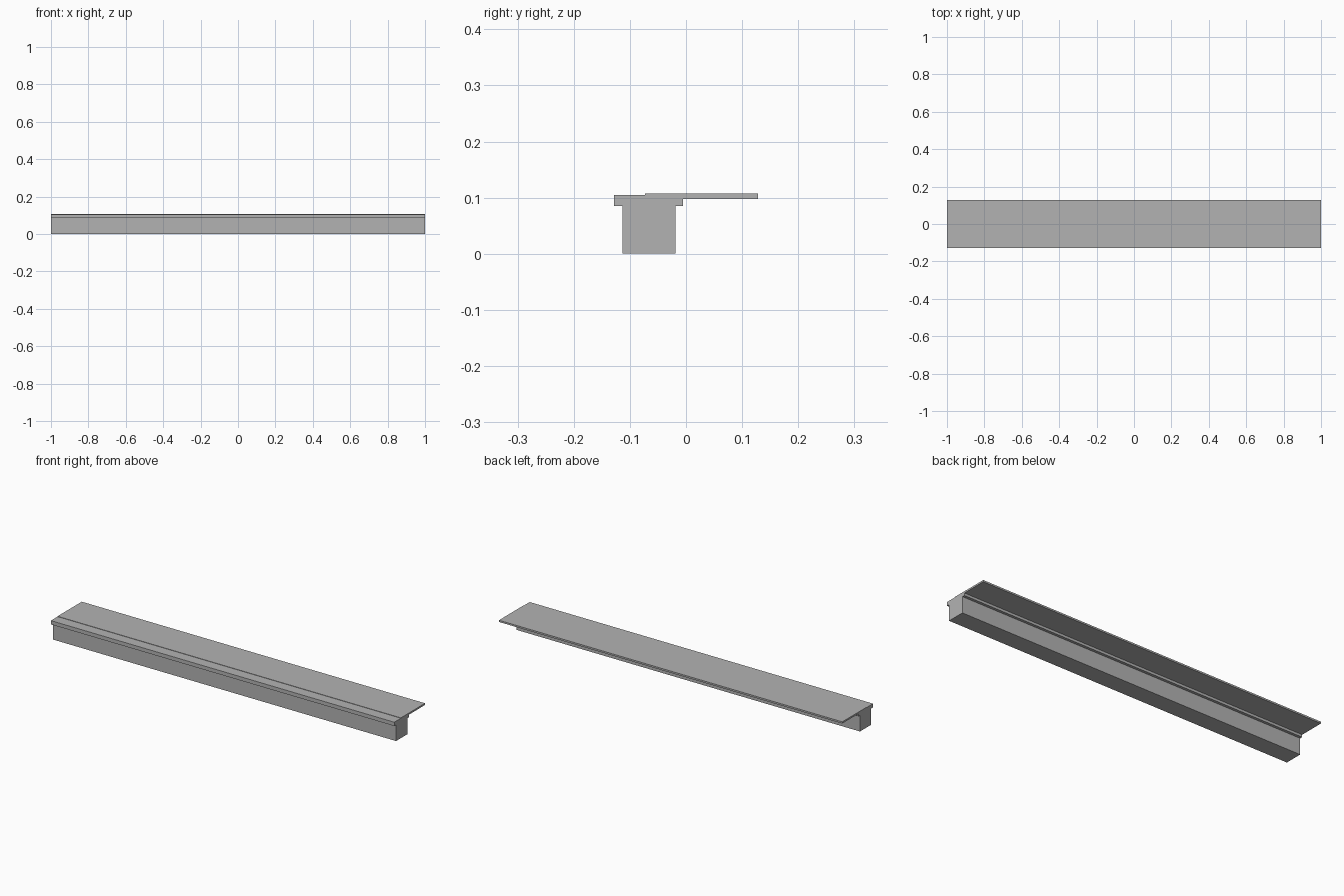
import bpy
import bmesh

cube = bpy.data.objects.get("Cube")
if cube:
    bpy.data.objects.remove(cube, do_unlink=True)

HALF_LENGTH = 1.0

grey = bpy.data.materials.new("plain grey")
grey.use_nodes = True
colour = (0.45, 0.45, 0.45, 1.0)
grey.diffuse_color = colour
grey.node_tree.nodes["Principled BSDF"].inputs["Base Color"].default_value = colour


def extrude_profile(name, profile):
    """Extrude a closed (y, z) outline along the full length in x."""
    bm = bmesh.new()
    face = bm.faces.new([bm.verts.new((-HALF_LENGTH, y, z)) for y, z in profile])
    result = bmesh.ops.extrude_face_region(bm, geom=[face], use_keep_orig=True)
    moved = [g for g in result["geom"] if isinstance(g, bmesh.types.BMVert)]
    bmesh.ops.translate(bm, verts=moved, vec=(2 * HALF_LENGTH, 0, 0))
    bmesh.ops.recalc_face_normals(bm, faces=bm.faces)
    mesh = bpy.data.meshes.new(name)
    bm.to_mesh(mesh)
    bm.free()
    mesh.materials.append(grey)
    obj = bpy.data.objects.new(name, mesh)
    bpy.context.collection.objects.link(obj)
    return obj


# Heights and depths shared by the parts
cap_bottom, cap_top = 0.085, 0.105
plate_bottom, plate_top = 0.098, 0.107
plate_front, plate_back = -0.073, 0.128
cap_front, cap_back = -0.128, -0.005
web_front, web_back = -0.113, -0.019

# T-shaped beam with a rebate along the top for the plate
extrude_profile("beam", [
    (web_front, 0), (web_back, 0),
    (web_back, cap_bottom), (cap_back, cap_bottom),
    (cap_back, plate_bottom), (plate_front, plate_bottom),
    (plate_front, cap_top), (cap_front, cap_top),
    (cap_front, cap_bottom), (web_front, cap_bottom),
])

# Thin plate resting in the rebate and overhanging the back
extrude_profile("top_plate", [
    (plate_front, plate_bottom), (plate_back, plate_bottom),
    (plate_back, plate_top), (plate_front, plate_top),
])
